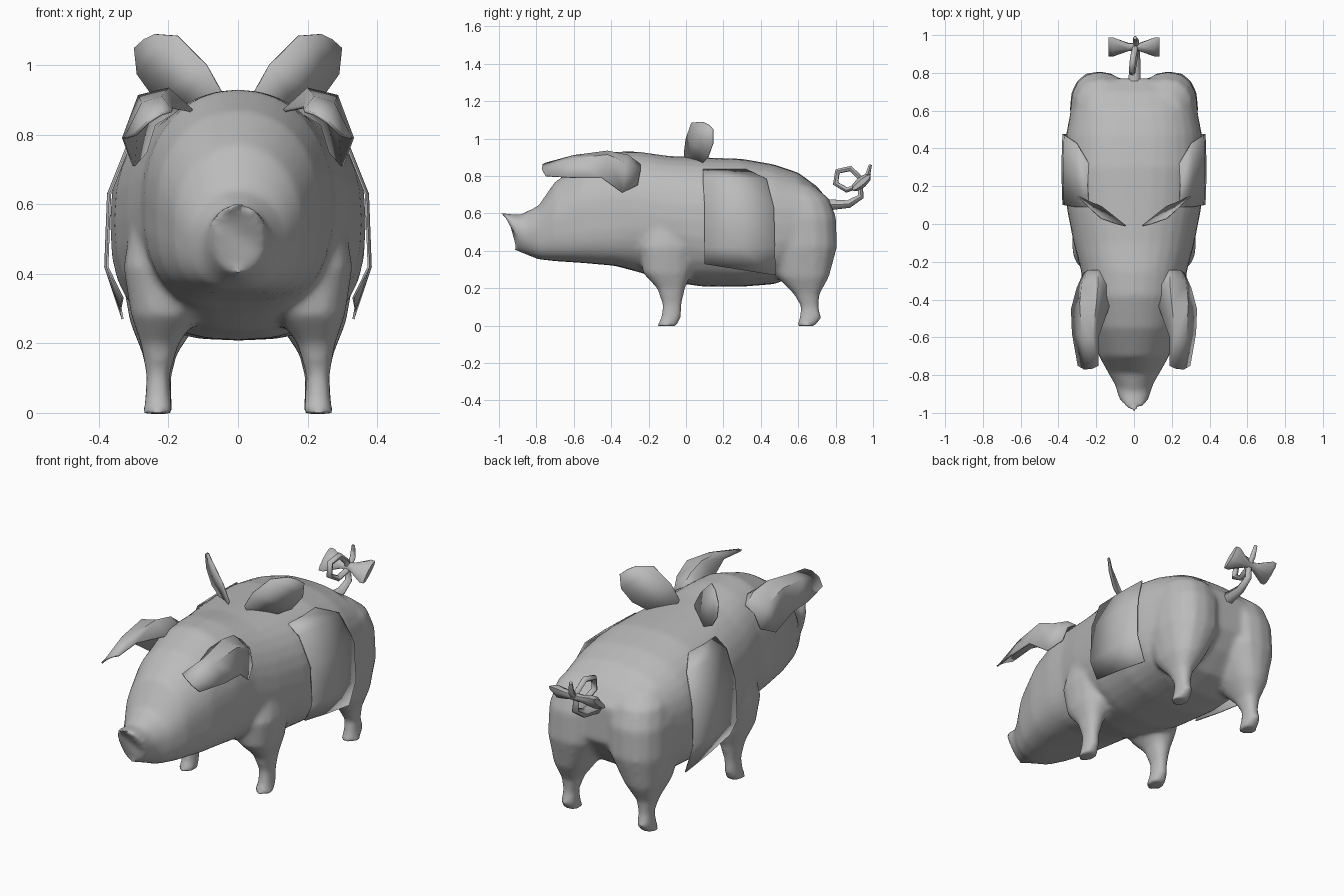
import bpy, bmesh
from math import cos, sin, tau
from mathutils import Vector

cube = bpy.data.objects.get("Cube")
if cube:
    bpy.data.objects.remove(cube, do_unlink=True)

grey = bpy.data.materials.new("plain_grey")
grey.use_nodes = True
COLOUR = (0.5, 0.5, 0.5, 1)
grey.diffuse_color = COLOUR
grey.node_tree.nodes["Principled BSDF"].inputs["Base Color"].default_value = COLOUR


def select(objs):
    bpy.ops.object.select_all(action='DESELECT')
    for obj in objs:
        obj.select_set(True)
    bpy.context.view_layer.objects.active = objs[0]


def smooth(obj, degrees):
    select([obj])
    bpy.ops.object.shade_smooth_by_angle(angle=degrees * tau / 360)


def loft(name, rows, closed=True, mirror=False, thickness=0, degrees=50):
    """Skin a list of equal-length point rows; closed rows become a capped tube."""
    bm = bmesh.new()
    grid = [[bm.verts.new(p) for p in row] for row in rows]
    n = len(grid[0])
    for a, b in zip(grid, grid[1:]):
        for i in range(n if closed else n - 1):
            j = (i + 1) % n
            bm.faces.new((a[i], a[j], b[j], b[i]))
    if closed:
        bm.faces.new(grid[0])
        bm.faces.new(grid[-1])
    bmesh.ops.recalc_face_normals(bm, faces=bm.faces)
    mesh = bpy.data.meshes.new(name)
    bm.to_mesh(mesh)
    bm.free()
    mesh.materials.append(grey)
    obj = bpy.data.objects.new(name, mesh)
    bpy.context.collection.objects.link(obj)
    smooth(obj, degrees)
    if thickness:
        mod = obj.modifiers.new("Thickness", 'SOLIDIFY')
        mod.thickness = thickness
        mod.offset = 0
    if mirror:
        obj.modifiers.new("Mirror", 'MIRROR')
    return obj


def power(v, e):
    return (1 if v >= 0 else -1) * abs(v) ** (2 / e)


def body_ring(y, low, high, half_width, upper, lower, shear=0, wedge=0, n=32):
    """Upright rounded section; wedge sweeps its sides back from a centre ridge."""
    mid, half = (low + high) / 2, (high - low) / 2
    ring = []
    for i in range(n):
        c, s = cos(tau * i / n), sin(tau * i / n)
        k = upper if s >= 0 else lower
        x, dz = half_width * power(c, k), half * power(s, k)
        ring.append((x, y - shear * dz + wedge * abs(x), mid + dz))
    return ring


def leg_ring(z, x, y, rx, ry, n=16):
    """Level rounded section of a leg."""
    return [(x + rx * power(cos(tau * i / n), 2.4),
             y + ry * power(sin(tau * i / n), 2.4), z) for i in range(n)]


# Body from snout to rump: y, bottom, top, half width, squareness above and below
body = loft("body", [body_ring(*r) for r in (
    (-.965, .405, .605, .08, 2, 2, .42, .6), (-.87, .378, .592, .10, 2, 2.4, .2, .2),
    (-.79, .355, .64, .135, 2, 2.8), (-.70, .345, .77, .185, 2, 3.2),
    (-.55, .335, .87, .235, 2.1, 3.4), (-.38, .32, .93, .268, 2.1, 3.2),
    (-.25, .285, .93, .28, 2.2, 2.5), (-.10, .235, .908, .32, 2.3, 2.1),
    (.08, .21, .90, .355, 2.4, 2.4), (.30, .208, .892, .368, 2.5, 2.7),
    (.47, .222, .862, .36, 2.5, 2.8), (.60, .27, .818, .335, 2.5, 2.7),
    (.70, .36, .745, .31, 2.4, 2.6), (.77, .46, .66, .22, 2.2, 2.4))])

# Legs with shoulders and haunches: z, x, y, x radius, y radius
front_legs = loft("front_legs", [leg_ring(*r) for r in (
    (-.003, .23, -.103, .043, .052), (.045, .23, -.08, .037, .053),
    (.11, .23, -.074, .034, .05), (.20, .225, -.08, .055, .075),
    (.28, .21, -.10, .098, .13), (.42, .205, -.10, .125, .155),
    (.60, .18, -.08, .12, .13), (.72, .14, -.06, .06, .07))], mirror=True)
hind_legs = loft("hind_legs", [leg_ring(*r) for r in (
    (-.003, .23, .64, .043, .046), (.04, .228, .666, .037, .06),
    (.10, .227, .662, .034, .046), (.17, .225, .645, .05, .07),
    (.26, .213, .625, .098, .14), (.42, .185, .61, .155, .198),
    (.58, .178, .60, .158, .203), (.68, .168, .58, .145, .185),
    (.75, .15, .55, .11, .13))], mirror=True)

# Blend the legs into one continuous skin
select([body, front_legs, hind_legs])
bpy.ops.object.convert(target='MESH')
bpy.ops.object.join()
remesh = body.modifiers.new("Skin", 'REMESH')
remesh.mode = 'VOXEL'
remesh.voxel_size = .015
remesh.use_smooth_shade = True
relax = body.modifiers.new("Relax", 'SMOOTH')
relax.factor = .5
relax.iterations = 5

# Floppy ears: each row runs inner edge, two crests, outer edge
loft("ears", [
    [(.19, -.75, .868), (.22, -.765, .86), (.26, -.77, .835), (.295, -.75, .80)],
    [(.19, -.60, .88), (.22, -.60, .908), (.275, -.60, .89), (.325, -.58, .79)],
    [(.13, -.43, .868), (.20, -.42, .932), (.285, -.42, .912), (.33, -.45, .79)],
    [(.115, -.33, .865), (.19, -.31, .91), (.275, -.32, .87), (.30, -.34, .71)],
    [(.15, -.26, .83), (.19, -.245, .86), (.24, -.245, .83), (.265, -.26, .75)]],
    closed=False, mirror=True, thickness=.008)

# Small wings: upper edge paired with lower edge
loft("wings", [
    [(.045, -.01, .92), (.07, 0, .86)],
    [(.09, 0, 1.0), (.17, .09, .87)],
    [(.175, .03, 1.085), (.24, .12, .905)],
    [(.24, .09, 1.09), (.29, .145, .975)],
    [(.27, .12, 1.075), (.298, .145, 1.05)]],
    closed=False, mirror=True, thickness=.005)

# Flank plates wrapped snugly over each side: x, z, front y, rear y
plates = []
for x, z, front, rear in ((.245, .835, .09, .32), (.312, .785, .09, .43),
                          (.374, .63, .10, .47), (.382, .42, .10, .475),
                          (.338, .30, .10, .48)):
    plates.append([(x - .012 * abs(t - .5), front + (rear - front) * t,
                    z + (.03 - .06 * t) * (z < .4)) for t in (0, .5, 1)])
loft("flank_plates", plates, closed=False, mirror=True, thickness=.006)

# Curly tail: y, z, radius scale
curve = bpy.data.curves.new("curly_tail", 'CURVE')
curve.dimensions = '3D'
curve.bevel_depth = .016
curve.bevel_resolution = 1
curve.use_fill_caps = True
path = ((.73, .645, 2.3), (.87, .65, 1.5), (.935, .69, 1.2), (.93, .79, 1),
        (.88, .84, 1), (.81, .825, 1), (.80, .76, 1), (.86, .725, 1),
        (.93, .75, 1), (.97, .80, 1), (.986, .86, .6))
spline = curve.splines.new('POLY')
spline.points.add(len(path) - 1)
for i, (pt, (y, z, r)) in enumerate(zip(spline.points, path)):
    pt.co = (.012 * sin(i * .9), y, z, 1)
    pt.radius = r
curve.materials.append(grey)
tail = bpy.data.objects.new("curly_tail", curve)
bpy.context.collection.objects.link(tail)
select([tail])
bpy.ops.object.convert(target='MESH')
smooth(bpy.context.object, 60)

# Bow on the tail: tilted flattened sections flaring outwards
tall, thin = Vector((0, .77, .64)), Vector((0, -.64, .77))
rows = []
for x, a, b in ((-.135, .066, .014), (-.11, .066, .03), (-.03, .024, .02),
                (.03, .024, .02), (.11, .066, .03), (.135, .066, .014)):
    rows.append([Vector((x, .937, .765)) + tall * a * cos(tau * i / 8)
                 + thin * b * sin(tau * i / 8) for i in range(8)])
loft("tail_bow", rows)
